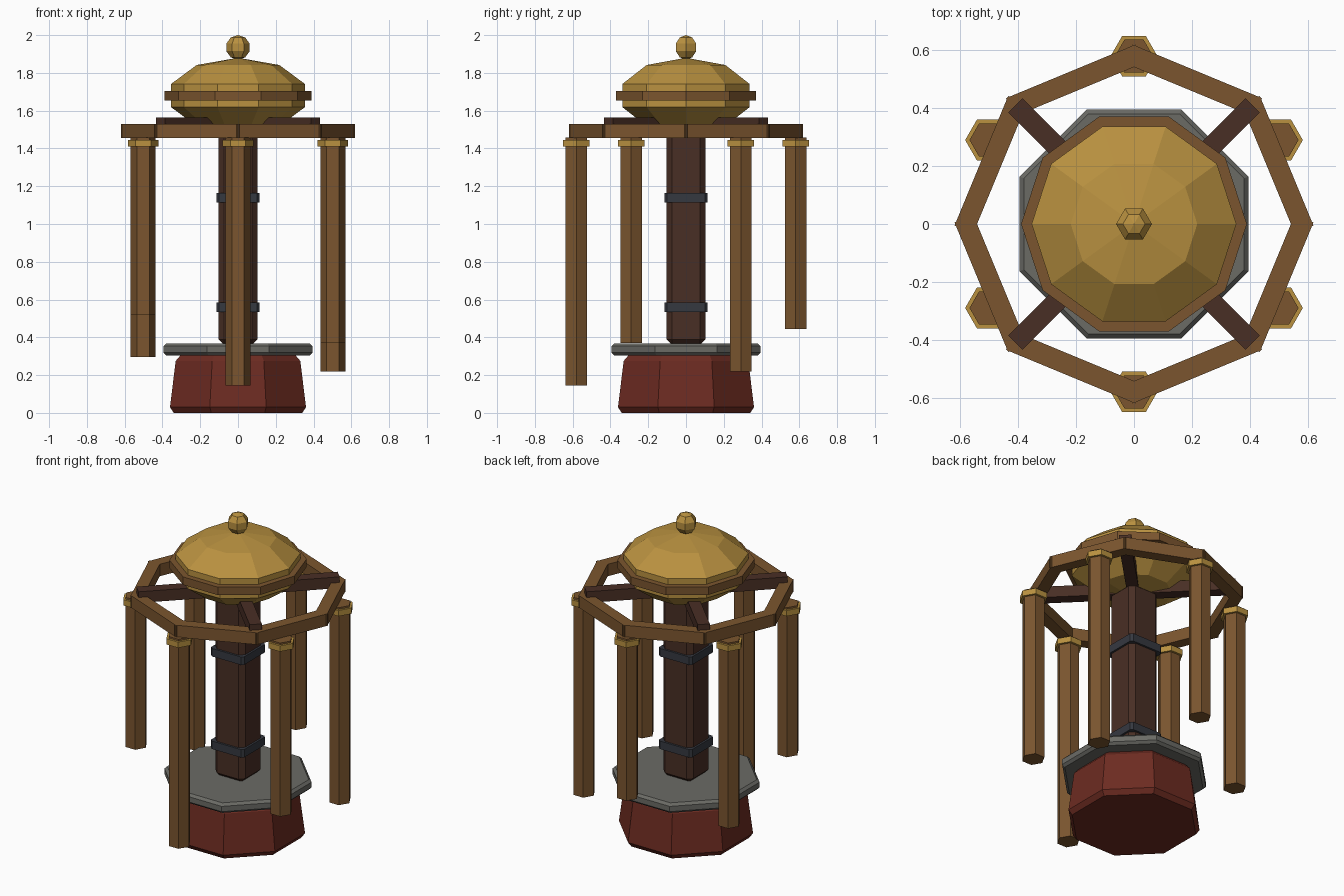
import bpy, bmesh, math
from mathutils import Matrix, Vector

if "Cube" in bpy.data.objects:
    bpy.data.objects.remove(bpy.data.objects["Cube"])


def material(name, r, g, b):
    m = bpy.data.materials.new(name)
    m.diffuse_color = tuple((c / 255) ** 2.2 for c in (r, g, b)) + (1,)
    m.use_nodes = True
    m.node_tree.nodes["Principled BSDF"].inputs["Base Color"].default_value = m.diffuse_color
    return m


GOLD = material("gold", 184, 144, 66)
BROWN = material("warm wood", 122, 86, 50)
DARK = material("dark wood", 74, 50, 41)
RED = material("red lacquer", 108, 47, 38)
GREY = material("stone grey", 106, 106, 101)
IRON = material("iron", 56, 59, 66)


def finish(name, bm, mat):
    bmesh.ops.recalc_face_normals(bm, faces=bm.faces)
    mesh = bpy.data.meshes.new(name)
    bm.to_mesh(mesh)
    bm.free()
    mesh.materials.append(mat)
    ob = bpy.data.objects.new(name, mesh)
    bpy.context.collection.objects.link(ob)
    return ob


def stack(name, mat, sides, profile, turn=0.0, at=(0, 0)):
    """Polygonal solid through (radius, height) rings; radius 0 makes a pole."""
    bm = bmesh.new()
    rings = []
    for r, z in profile:
        count = sides if r else 1
        rings.append([bm.verts.new((at[0] + r * math.cos(turn + math.tau * i / sides),
                                    at[1] + r * math.sin(turn + math.tau * i / sides), z))
                      for i in range(count)])
    for a, b in zip(rings, rings[1:]):
        for i in range(sides):
            j = (i + 1) % sides
            quad = [a[i % len(a)], a[j % len(a)], b[j % len(b)], b[i % len(b)]]
            bm.faces.new(list(dict.fromkeys(quad)))
    for ring in (rings[0], rings[-1]):
        if len(ring) > 1:
            bm.faces.new(ring)
    return finish(name, bm, mat)


def box(name, mat, size, centre, turn=0.0, bevel=0.0, upright_only=False):
    bm = bmesh.new()
    bmesh.ops.create_cube(bm, size=1, matrix=Matrix.Diagonal((*size, 1)))
    if bevel:
        edges = [e for e in bm.edges if not upright_only
                 or abs(e.verts[0].co.z - e.verts[1].co.z) > 1e-4]
        bmesh.ops.bevel(bm, geom=edges, offset=bevel, segments=1, affect='EDGES')
    bmesh.ops.transform(bm, verts=bm.verts,
                        matrix=Matrix.Translation(centre) @ Matrix.Rotation(turn, 4, 'Z'))
    return finish(name, bm, mat)


def ball_profile(radius, half_height, z):
    """Coarse ball with five bands."""
    return [(0 if abs(a) == 90 else radius * math.cos(math.radians(a)),
             z + half_height * math.sin(math.radians(a))) for a in (-90, -54, -18, 18, 54, 90)]


# Octagonal base and stone disc, flats facing the axes
OCT = 1 / math.cos(math.pi / 8)
stack("base", RED, 8, [(0.34 * OCT, 0), (0.36 * OCT, 0.03), (0.33 * OCT, 0.275),
                       (0.30 * OCT, 0.31)], math.pi / 8)
stack("stone_disc", GREY, 8, [(0.38 * OCT, 0.305), (0.395 * OCT, 0.32), (0.395 * OCT, 0.353),
                              (0.38 * OCT, 0.368)], math.pi / 8)

# Chamfered post with two iron bands
box("post", DARK, (0.205, 0.205, 1.16), (0, 0, 0.94), bevel=0.028)
for i, z in enumerate((0.56, 1.14)):
    box(f"post_band_{i}", IRON, (0.23, 0.23, 0.05), (0, 0, z), bevel=0.014, upright_only=True)

# Crossed support beams
for i in range(2):
    box(f"cross_beam_{i}", DARK, (1.16, 0.07, 0.07), (0, 0, 1.53),
        math.pi / 4 + i * math.pi / 2)

# Octagonal frame of eight overlapping beams
R = 0.58
for i in range(8):
    a = math.pi / 8 + i * math.pi / 4
    mid = R * math.cos(math.pi / 8)
    box(f"frame_beam_{i}", BROWN, (0.07, 2 * R * math.sin(math.pi / 8) + 0.04, 0.075),
        (mid * math.cos(a), mid * math.sin(a), 1.492), a)

# Six hanging hexagonal chimes of differing lengths, each with a gold collar
for i, step in enumerate((1, 4, 2, 5, 0, 3)):
    a = math.pi / 6 + i * math.pi / 3
    at = (R * math.cos(a), R * math.sin(a))
    stack(f"chime_{i}", BROWN, 6, [(0.066, 0.145 + 0.075 * step), (0.066, 1.457)], at=at)
    stack(f"chime_collar_{i}", GOLD, 6, [(0.081, 1.41), (0.081, 1.446)], at=at)

# Faceted dome, its wooden rim and the finial
stack("dome", GOLD, 10, ball_profile(0.372, 0.2, 1.68))
stack("dome_rim", BROWN, 10, [(0.39, 1.655), (0.39, 1.705)])
stack("finial", GOLD, 6, ball_profile(0.065, 0.065, 1.935))
